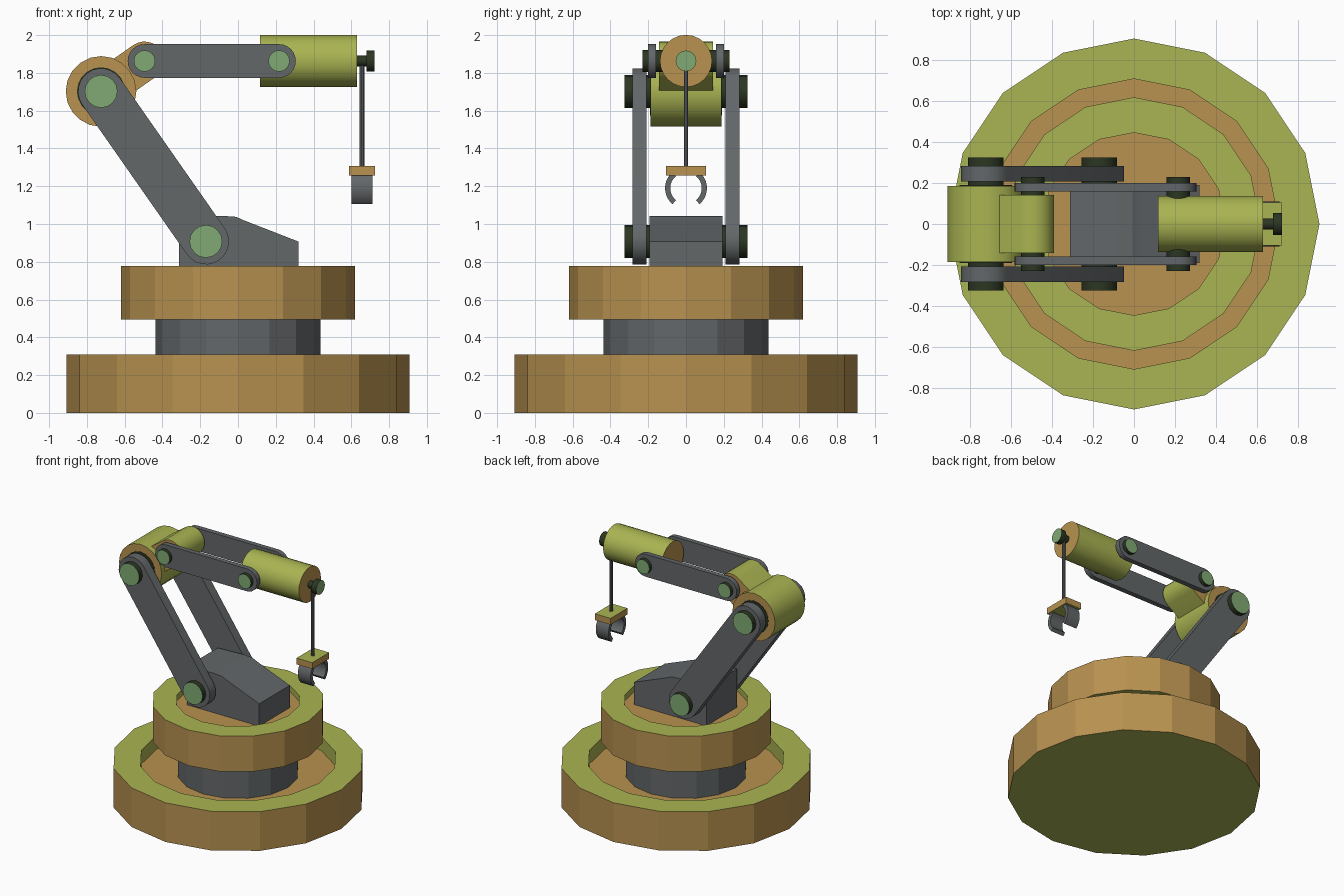
import bpy, bmesh, math
from mathutils import Vector

if "Cube" in bpy.data.objects:
    bpy.data.objects.remove(bpy.data.objects["Cube"])


def srgb(r, g, b):
    f = lambda c: (c / 255 / 12.92) if c < 11 else ((c / 255 + 0.055) / 1.055) ** 2.4
    return (f(r), f(g), f(b), 1)


def material(name, rgb):
    m = bpy.data.materials.new(name)
    m.diffuse_color = srgb(*rgb)
    m.use_nodes = True
    m.node_tree.nodes["Principled BSDF"].inputs["Base Color"].default_value = m.diffuse_color
    return m


OLIVE = material("olive", (170, 180, 82))
BROWN = material("ochre_brown", (184, 146, 80))
GREY = material("steel_grey", (99, 103, 105))
GREEN = material("cap_green", (128, 170, 115))
DARK = material("dark_green", (44, 54, 34))


def finish(name, bm, mats, smooth):
    bmesh.ops.recalc_face_normals(bm, faces=bm.faces)
    me = bpy.data.meshes.new(name)
    bm.to_mesh(me)
    bm.free()
    for m in mats:
        me.materials.append(m)
    ob = bpy.data.objects.new(name, me)
    bpy.context.collection.objects.link(ob)
    if smooth:
        bpy.ops.object.select_all(action='DESELECT')
        ob.select_set(True)
        bpy.context.view_layer.objects.active = ob
        bpy.ops.object.shade_smooth_by_angle(angle=math.radians(35))
    return ob


def prism(name, pts, axis, a, b, side, cap=None, smooth=False):
    """Extrude a 2D outline along an axis from a to b; caps may differ in colour."""
    put = {'x': lambda p, t: (t, p[0], p[1]),
           'y': lambda p, t: (p[0], t, p[1]),
           'z': lambda p, t: (p[0], p[1], t)}[axis]
    bm = bmesh.new()
    lo = [bm.verts.new(put(p, a)) for p in pts]
    hi = [bm.verts.new(put(p, b)) for p in pts]
    n = len(pts)
    for i in range(n):
        bm.faces.new((lo[i], lo[(i + 1) % n], hi[(i + 1) % n], hi[i]))
    for ring in (lo, hi):
        bm.faces.new(ring).material_index = 1
    return finish(name, bm, [side, cap or side], smooth)


def circle(c, r, n):
    return [(c[0] + r * math.cos(2 * math.pi * i / n),
             c[1] + r * math.sin(2 * math.pi * i / n)) for i in range(n)]


def capsule(p, q, r, n=12):
    ang = math.atan2(q[1] - p[1], q[0] - p[0])
    out = []
    for c, start in ((q, ang - math.pi / 2), (p, ang + math.pi / 2)):
        for i in range(n + 1):
            t = start + math.pi * i / n
            out.append((c[0] + r * math.cos(t), c[1] + r * math.sin(t)))
    return out


def drum(name, r, ri, z0, z1, floor, n=16):
    """Low-poly drum: olive rim, brown wall, recessed brown floor."""
    prof = [(r, z0), (r, z1), (ri, z1), (ri, floor)]
    bm = bmesh.new()
    rings = [[bm.verts.new((x, y, z)) for x, y in circle((0, 0), rad, n)] for rad, z in prof]
    for k, mat in enumerate((1, 0, 0)):
        for i in range(n):
            j = (i + 1) % n
            f = bm.faces.new((rings[k][i], rings[k][j], rings[k + 1][j], rings[k + 1][i]))
            f.material_index = mat
    bm.faces.new(rings[0]).material_index = 0
    bm.faces.new(rings[3]).material_index = 1
    finish(name, bm, [OLIVE, BROWN], False)


# joint centres in the x-z plane
SHOULDER, ELBOW = (-0.17, 0.908), (-0.725, 1.702)
STUB, WRIST = (-0.495, 1.863), (0.217, 1.863)

# base, neck and turntable
drum("base", 0.907, 0.71, 0.0, 0.31, 0.20)
prism("neck", circle((0, 0), 0.436, 16), 'z', 0.20, 0.50, GREY)
drum("turntable", 0.62, 0.447, 0.495, 0.777, 0.73)

# shoulder housing
prism("shoulder_housing", [(-0.312, 0.72), (0.32, 0.72), (0.32, 0.907), (0.03, 1.02),
                           (-0.01, 1.038), (-0.08, 1.043), (-0.312, 1.035)],
      'y', -0.192, 0.192, GREY)

# elbow drum and stub reaching forward
prism("elbow_drum", circle(ELBOW, 0.187, 20), 'y', -0.187, 0.187, OLIVE, BROWN, True)
prism("elbow_stub", capsule(ELBOW, STUB, 0.103), 'y', -0.143, 0.143, OLIVE, BROWN, True)

# paired arm plates
for side, s in (("front", -1), ("back", 1)):
    prism("lower_arm_" + side, capsule(SHOULDER, ELBOW, 0.122), 'y',
          s * 0.209, s * 0.284, GREY, None, True)
    prism("upper_arm_" + side, capsule(STUB, WRIST, 0.089), 'y',
          s * 0.16, s * 0.2, GREY, None, True)
    prism("elbow_washer_" + side, circle(ELBOW, 0.128, 20), 'y',
          s * 0.18, s * 0.19, DARK)

# hinge pins: dark barrel, green caps
for name, c, r, h in (("shoulder_pin", SHOULDER, 0.087, 0.325), ("elbow_pin", ELBOW, 0.087, 0.325),
                      ("stub_pin", STUB, 0.057, 0.23), ("wrist_pin", WRIST, 0.057, 0.23)):
    prism(name, circle(c, r, 16), 'y', -h, h, DARK, GREEN, True)

# forearm barrel and winch knob
AX = (0, 1.863)
prism("forearm_barrel", circle(AX, 0.138, 24), 'x', 0.117, 0.63, OLIVE, BROWN, True)
prism("knob_stem", circle(AX, 0.028, 12), 'x', 0.62, 0.685, DARK, None, True)
prism("knob_head", circle(AX, 0.055, 16), 'x', 0.68, 0.723, DARK, GREEN, True)

# hanging rod and gripper plate
prism("rod", circle((0.657, 0), 0.0125, 10), 'z', 1.30, 1.86, GREY, None, True)
prism("gripper_plate", [(0.587, -0.106), (0.725, -0.106), (0.725, 0.106), (0.587, 0.106)],
      'z', 1.258, 1.308, BROWN, OLIVE)

# curved claws
for side, s in (("front", -1), ("back", 1)):
    angs = [math.radians(50 - 100 * i / 10) for i in range(11)]
    outer = [(s * 0.111 * math.cos(t), 1.19 + 0.111 * math.sin(t)) for t in angs]
    inner = [(s * 0.083 * math.cos(t), 1.19 + 0.083 * math.sin(t)) for t in reversed(angs)]
    prism("claw_" + side, outer + inner, 'x', 0.602, 0.713, GREY, None, True)
